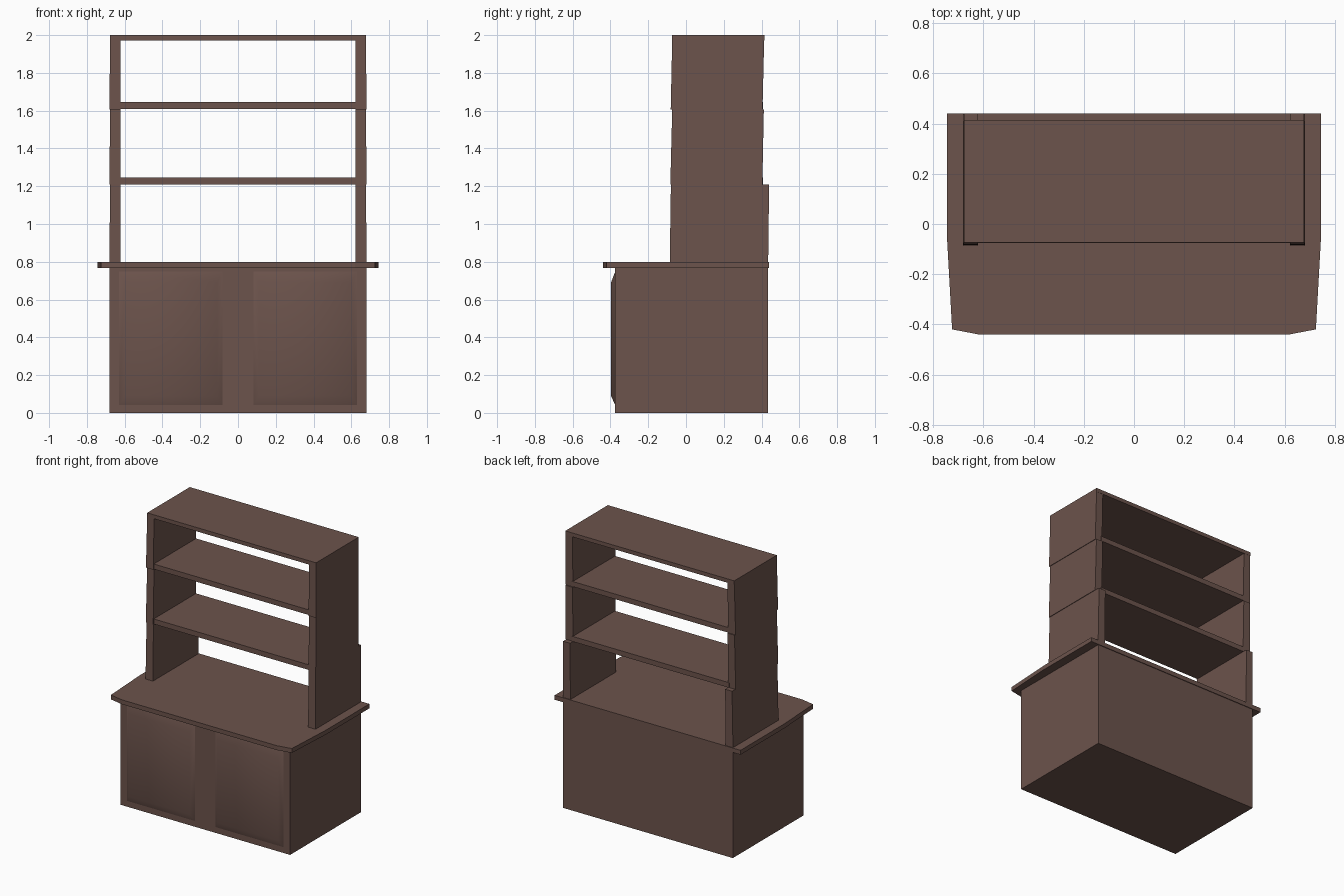
import bpy

if "Cube" in bpy.data.objects:
    bpy.data.objects.remove(bpy.data.objects["Cube"])

brown = bpy.data.materials.new("brown_wood")
brown.diffuse_color = (0.15, 0.087, 0.072, 1)
brown.use_nodes = True
brown.node_tree.nodes["Principled BSDF"].inputs["Base Color"].default_value = brown.diffuse_color

BOX_FACES = [(3, 2, 1, 0), (4, 5, 6, 7), (0, 1, 5, 4), (1, 2, 6, 5), (2, 3, 7, 6), (3, 0, 4, 7)]


def make(name, verts, faces, smooth=False):
    mesh = bpy.data.meshes.new(name)
    mesh.from_pydata(verts, [], faces)
    mesh.materials.append(brown)
    for p in mesh.polygons:
        p.use_smooth = smooth
    obj = bpy.data.objects.new(name, mesh)
    bpy.context.collection.objects.link(obj)
    return obj


def rect(x0, x1, y0, y1, z):
    return [(x0, y0, z), (x1, y0, z), (x1, y1, z), (x0, y1, z)]


def box(name, x0, x1, y0, y1, z0, z1):
    return make(name, rect(x0, x1, y0, y1, z0) + rect(x0, x1, y0, y1, z1), BOX_FACES)


def mirror_x(obj):
    m = obj.modifiers.new("mirror", 'MIRROR')
    m.use_mirror_merge = False


# Cupboard body
box("cupboard", -0.68, 0.68, -0.375, 0.435, 0, 0.77)

# Raised door panels with sloped, softly shaded borders
outer = [(0.08, 0.04), (0.63, 0.04), (0.63, 0.75), (0.08, 0.75)]
inner = [(0.11, 0.09), (0.60, 0.09), (0.60, 0.69), (0.11, 0.69)]
verts = [(x, -0.374, z) for x, z in outer] + [(x, -0.397, z) for x, z in inner]
faces = [(4, 5, 6, 7)] + [(i, (i + 1) % 4, (i + 1) % 4 + 4, i + 4) for i in range(4)]
mirror_x(make("door_panel", verts, faces, smooth=True))

# Worktop with tapered sides and clipped front corners
right = [(0.62, -0.44), (0.725, -0.42), (0.745, -0.06), (0.745, 0.44)]
outline = right + [(-x, y) for x, y in reversed(right)]
n = len(outline)
verts = [(x, y, z) for z in (0.768, 0.80) for x, y in outline]
faces = [tuple(reversed(range(n))), tuple(range(n, 2 * n))]
faces += [(i, (i + 1) % n, (i + 1) % n + n, i + n) for i in range(n)]
make("worktop", verts, faces)

# Side uprights: stacked sections, each leaning slightly
# (z0, z1, front and back y at bottom, front and back y at top)
sections = [
    ("lower", 0.80, 1.21, -0.086, 0.435, -0.08, 0.440),
    ("middle", 1.21, 1.605, -0.083, 0.404, -0.073, 0.412),
    ("upper", 1.605, 1.98, -0.081, 0.405, -0.073, 0.414),
]
for name, z0, z1, f0, b0, f1, b1 in sections:
    verts = rect(0.622, 0.681, f0, b0, z0) + rect(0.622, 0.677, f1, b1, z1)
    mirror_x(make("side_upright_" + name, verts, BOX_FACES))

# Shelves and top board
for name, z0, z1 in (("lower", 1.21, 1.247), ("upper", 1.608, 1.645)):
    box("shelf_" + name, -0.63, 0.63, -0.076, 0.408, z0, z1)
box("top_board", -0.677, 0.677, -0.073, 0.415, 1.972, 2.0)
